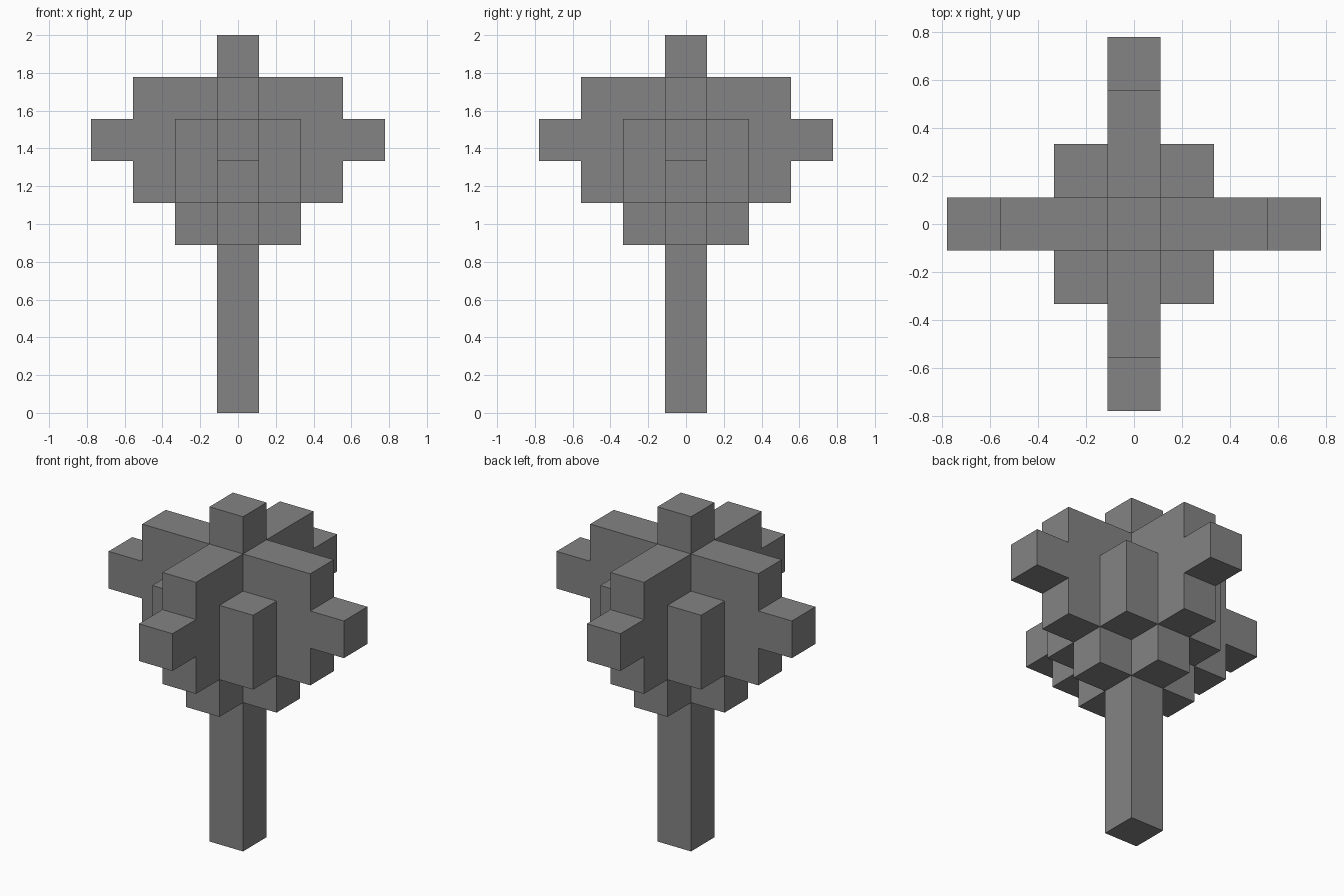
import bpy
import bmesh
from itertools import product
from mathutils import Vector

if "Cube" in bpy.data.objects:
    bpy.data.objects.remove(bpy.data.objects["Cube"])

UNIT = 2 / 9  # edge of one block

grey = bpy.data.materials.new("mid grey")
grey.use_nodes = True
grey.diffuse_color = (0.23, 0.23, 0.23, 1)
grey.node_tree.nodes["Principled BSDF"].inputs["Base Color"].default_value = grey.diffuse_color


def blocks(rx, ry, z0, z1):
    """Grid cells of a centred box, reaching rx and ry cells from the middle."""
    return set(product(range(-rx, rx + 1), range(-ry, ry + 1), range(z0, z1)))


def cross(reach, z0, z1):
    return blocks(reach, 0, z0, z1) | blocks(0, reach, z0, z1)


def build(name, cells, solid):
    """Outer skin of the cells, merged into large flat faces."""
    bm = bmesh.new()
    for cell in cells:
        centre = Vector(cell) + Vector((0, 0, 0.5))
        for axis, sign in product(range(3), (-1, 1)):
            n = Vector((0, 0, 0))
            n[axis] = sign
            if tuple(int(c) for c in Vector(cell) + n) in solid:
                continue
            u = Vector((0, 0, 0))
            u[(axis + 1) % 3] = 1
            v = n.cross(u)
            corners = [(-u - v), (u - v), (u + v), (v - u)]
            bm.faces.new([bm.verts.new((centre + (n + c) / 2) * UNIT) for c in corners])
    bmesh.ops.remove_doubles(bm, verts=bm.verts[:], dist=UNIT / 100)
    bmesh.ops.dissolve_limit(bm, angle_limit=0.01, verts=bm.verts[:], edges=bm.edges[:])
    mesh = bpy.data.meshes.new(name)
    bm.to_mesh(mesh)
    bm.free()
    mesh.materials.append(grey)
    bpy.context.collection.objects.link(bpy.data.objects.new(name, mesh))


# Trunk, then foliage: low cross, corner fill, tall cross, side tips and top tip
trunk = blocks(0, 0, 0, 4)
foliage = (cross(1, 4, 5) | blocks(1, 1, 5, 7) | cross(2, 5, 8)
           | cross(3, 6, 7) | blocks(0, 0, 8, 9))
solid = trunk | foliage

build("trunk", trunk, solid)
build("foliage", foliage, solid)
